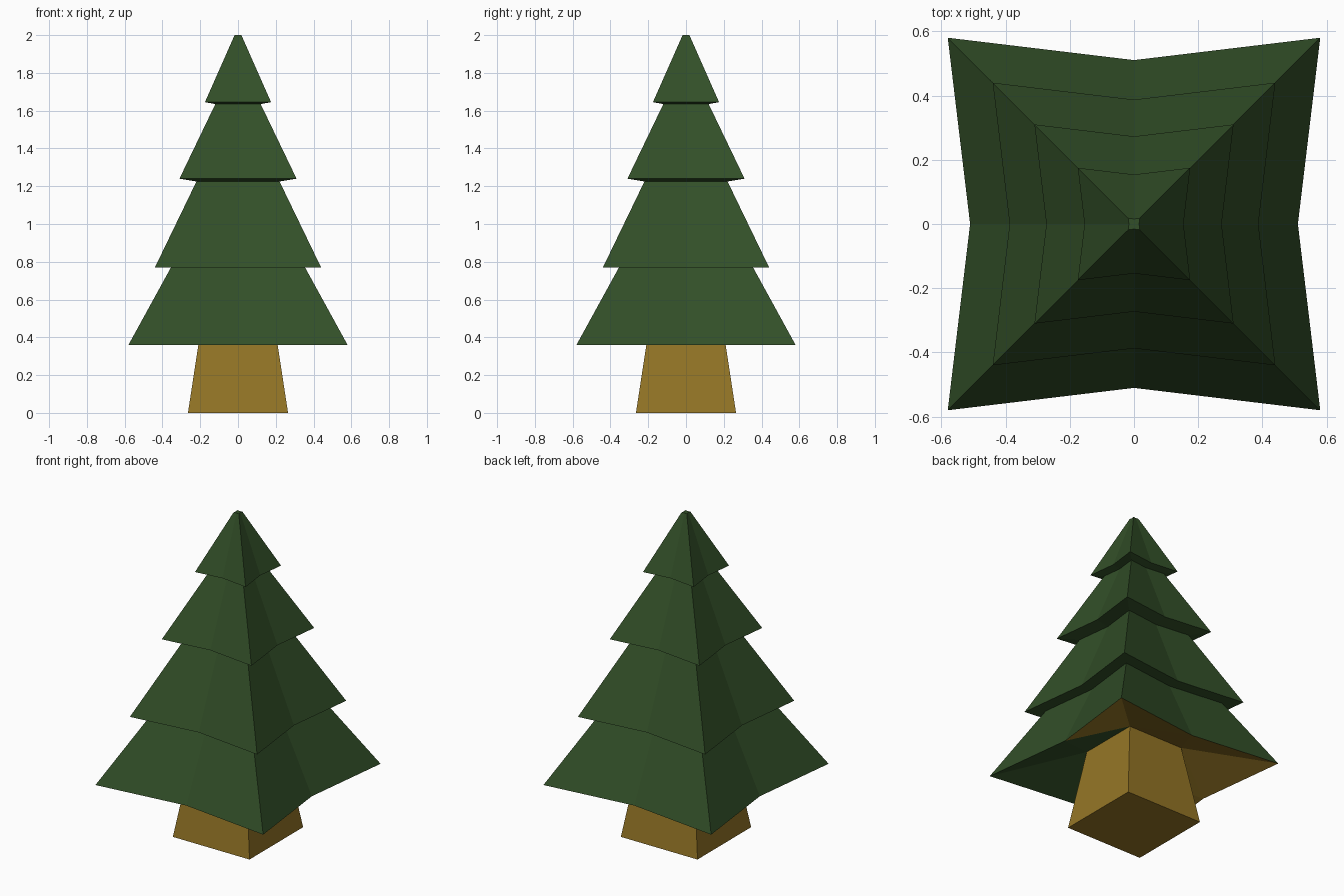
import bpy, bmesh

if "Cube" in bpy.data.objects:
    bpy.data.objects.remove(bpy.data.objects["Cube"])


def material(name, rgb):
    m = bpy.data.materials.new(name)
    m.diffuse_color = (*rgb, 1)
    m.use_nodes = True
    m.node_tree.nodes["Principled BSDF"].inputs["Base Color"].default_value = m.diffuse_color
    return m


green = material("pine green", (0.032, 0.078, 0.021))
brown = material("bark brown", (0.30, 0.18, 0.019))


def star_ring(bm, r, z):
    """Square ring whose side midpoints are pulled inwards."""
    k = 0.88
    pts = [(1, -1), (k, 0), (1, 1), (0, k), (-1, 1), (-k, 0), (-1, -1), (0, -k)]
    return [bm.verts.new((x * r, y * r, z)) for x, y in pts]


def square_ring(bm, r, z):
    return [bm.verts.new((x * r, y * r, z)) for x, y in [(1, -1), (1, 1), (-1, 1), (-1, -1)]]


def bridge(bm, low, high):
    n = len(low)
    for i in range(n):
        j = (i + 1) % n
        bm.faces.new((low[i], low[j], high[j], high[i]))


def finish(bm, name, mats):
    me = bpy.data.meshes.new(name)
    bm.to_mesh(me)
    bm.free()
    for m in mats:
        me.materials.append(m)
    ob = bpy.data.objects.new(name, me)
    bpy.context.collection.objects.link(ob)


TRUNK_TOP = (0.19, 0.49)

# Foliage: four stepped tiers, (corner radius, height)
bm = bmesh.new()
profile = [(0.58, 0.36), (0.355, 0.77), (0.44, 0.77), (0.22, 1.225),
           (0.31, 1.24), (0.12, 1.635), (0.175, 1.645), (0.018, 2.0)]
rings = [star_ring(bm, r, z) for r, z in profile]
for a, b in zip(rings, rings[1:]):
    bridge(bm, a, b)
bm.faces.new(rings[-1])

# Underside sloping up to the trunk, part green and part brown
rim, inner = rings[0], square_ring(bm, *TRUNK_TOP)
for s in range(4):
    c0, mid, c1 = rim[2 * s], rim[2 * s + 1], rim[(2 * s + 2) % 8]
    t0, t1 = inner[s], inner[(s + 1) % 4]
    tris = [bm.faces.new(f) for f in ((mid, c0, t0), (mid, t0, t1), (mid, t1, c1))]
    for f in tris:
        f.material_index = 1 if s in (1, 2) else 0
    if s == 0:
        tris[2].material_index = 1
finish(bm, "foliage", [green, brown])

# Tapered trunk
bm = bmesh.new()
base, top = square_ring(bm, 0.265, 0), square_ring(bm, *TRUNK_TOP)
bridge(bm, base, top)
bm.faces.new(base[::-1])
finish(bm, "trunk", [brown])
